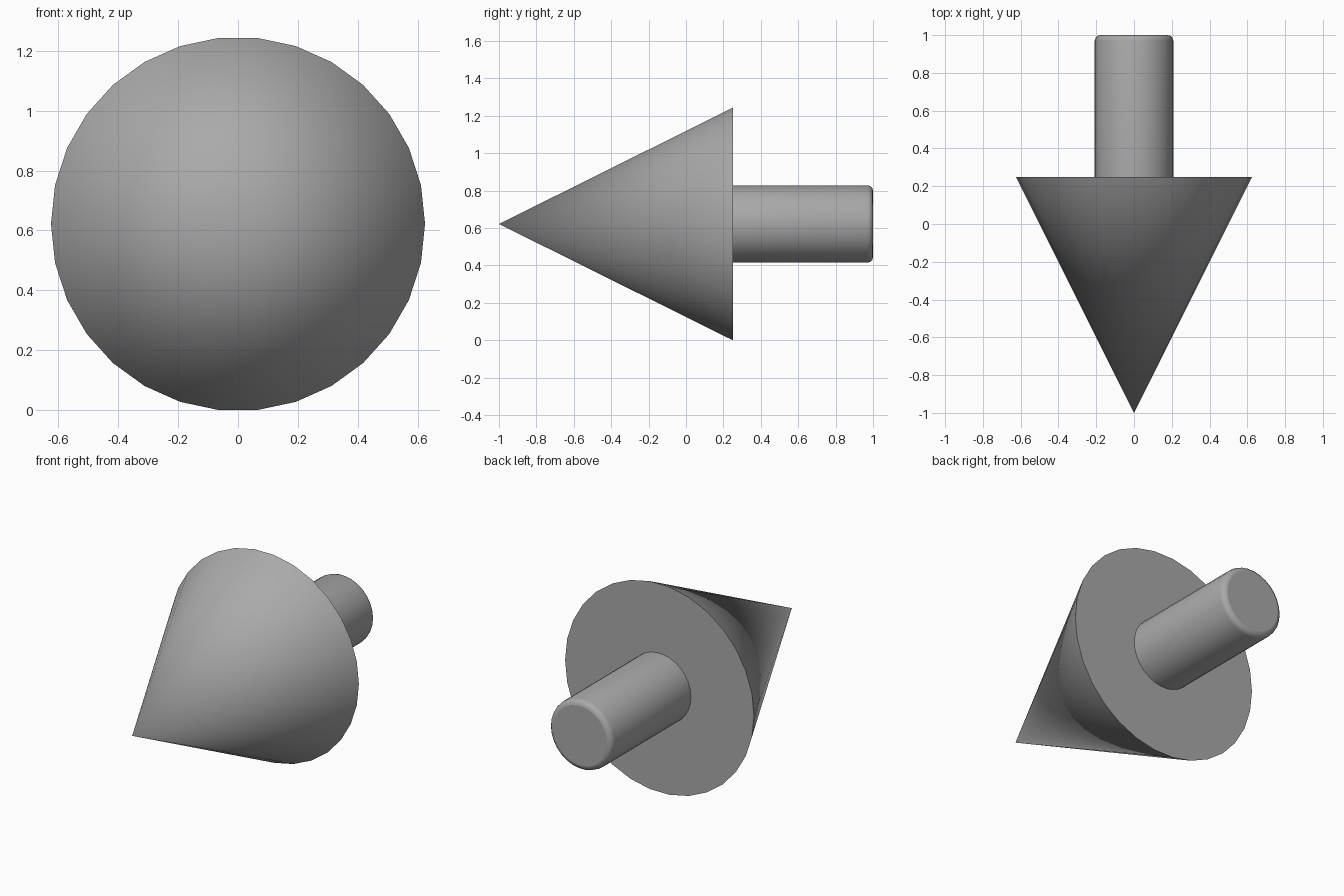
import bpy
import bmesh
import math
from mathutils import Matrix, Vector

cube = bpy.data.objects.get("Cube")
if cube:
    bpy.data.objects.remove(cube, do_unlink=True)

SIDES = 30
CONE_R = 0.625
SHAFT_R = 0.208
BASE_Y = 0.25
BEVEL = 0.03
AXIS_Z = CONE_R * math.cos(math.pi / SIDES)

grey = bpy.data.materials.new("grey")
grey.use_nodes = True
colour = (0.4, 0.4, 0.4, 1)
grey.diffuse_color = colour
grey.node_tree.nodes["Principled BSDF"].inputs["Base Color"].default_value = colour


def turned(name, profile):
    """Turn a (radius, y) profile around the y axis into a closed solid."""
    bm = bmesh.new()
    verts = [bm.verts.new((r, y, 0)) for r, y in profile]
    edges = [bm.edges.new(pair) for pair in zip(verts, verts[1:])]
    bmesh.ops.spin(bm, geom=verts + edges, cent=(0, 0, 0), axis=(0, 1, 0),
                   angle=math.tau, steps=SIDES, use_duplicate=False)
    bmesh.ops.remove_doubles(bm, verts=bm.verts, dist=0.0001)
    bmesh.ops.holes_fill(bm, edges=bm.edges, sides=0)
    bmesh.ops.recalc_face_normals(bm, faces=bm.faces)
    # Smooth round sides, flat ends with crisp rims
    for face in bm.faces:
        face.smooth = abs(face.normal.y) < 0.99
    for edge in bm.edges:
        edge.smooth = all(face.smooth for face in edge.link_faces)
    bmesh.ops.transform(bm, matrix=Matrix.Translation(Vector((0, 0, AXIS_Z))),
                        verts=bm.verts)
    mesh = bpy.data.meshes.new(name)
    bm.to_mesh(mesh)
    bm.free()
    mesh.materials.append(grey)
    obj = bpy.data.objects.new(name, mesh)
    bpy.context.collection.objects.link(obj)
    return obj


# Pointed head facing forward
turned("cone_head", [(0, -1), (CONE_R, BASE_Y)])

# Round shaft with a rounded rear rim
rim = [(SHAFT_R - BEVEL + BEVEL * math.cos(a), 1 - BEVEL + BEVEL * math.sin(a))
       for a in (math.radians(30 * i) for i in range(4))]
turned("shaft", [(SHAFT_R, BASE_Y)] + rim)
